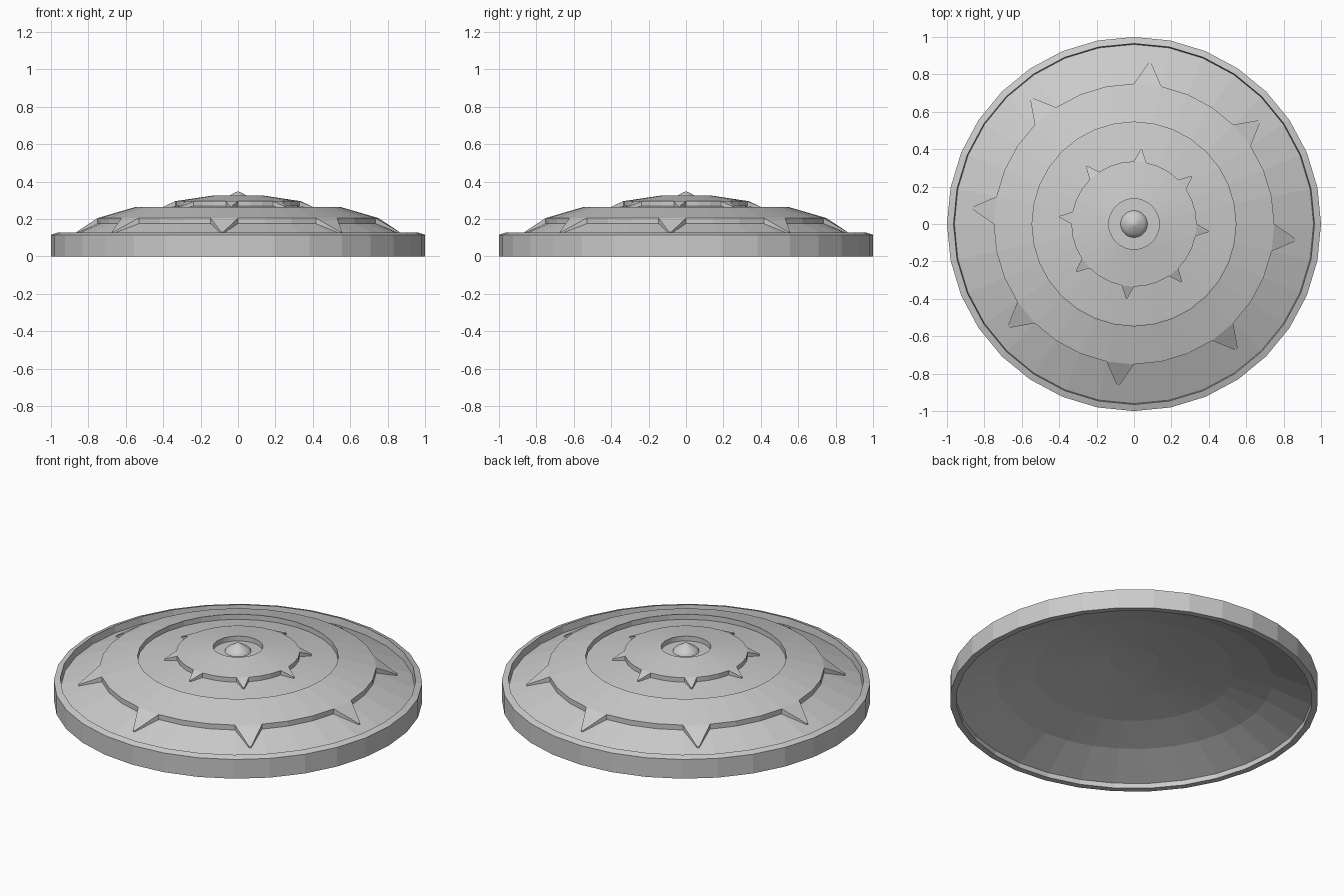
import bpy, bmesh, math
from math import sin, cos, pi

if "Cube" in bpy.data.objects:
    bpy.data.objects.remove(bpy.data.objects["Cube"])

SEG = 32


def lathe(profile, closed=True):
    """Revolve (radius, z) points; returns bmesh and faces[profile edge][segment]."""
    bm = bmesh.new()
    rings = []
    for r, z in profile:
        if r < 1e-6:
            rings.append([bm.verts.new((0, 0, z))] * SEG)
        else:
            rings.append([bm.verts.new((r * cos(2 * pi * i / SEG), r * sin(2 * pi * i / SEG), z))
                          for i in range(SEG)])
    faces = []
    n = len(rings)
    for k in range(n if closed else n - 1):
        a, b = rings[k], rings[(k + 1) % n]
        row = []
        for i in range(SEG):
            j = (i + 1) % SEG
            quad = list(dict.fromkeys((a[i], a[j], b[j], b[i])))
            if len(quad) > 2:
                row.append(bm.faces.new(quad))
        faces.append(row)
    return bm, faces


def finish(bm, name, smooth=False):
    bmesh.ops.recalc_face_normals(bm, faces=bm.faces[:])
    me = bpy.data.meshes.new(name)
    bm.to_mesh(me)
    bm.free()
    ob = bpy.data.objects.new(name, me)
    bpy.context.collection.objects.link(ob)
    if smooth:
        for p in me.polygons:
            p.use_smooth = True
    return ob


def spiked_ring(name, outer, inner, tip_r, tip_top, tip_bottom, tip_half):
    """Raised plate; outer/inner = (radius, bottom z, top z). Every 4th wall face becomes a spike."""
    (ro, ob_, ot), (ri, ib, it) = outer, inner
    bm, faces = lathe([(ro, ob_), (ro, ot), (ri, it), (ri, ib)])
    for i in range(3, SEG, 4):
        mid = 2 * pi * (i + 0.5) / SEG
        res = bmesh.ops.extrude_discrete_faces(bm, faces=[faces[0][i]])
        for v in res['faces'][0].verts:
            ang = math.atan2(v.co.y, v.co.x)
            side = 1 if sin(ang - mid) > 0 else -1
            z = tip_top if v.co.z > (ob_ + ot) / 2 else tip_bottom
            v.co = (tip_r * cos(mid) - side * tip_half * sin(mid),
                    tip_r * sin(mid) + side * tip_half * cos(mid), z)
    return finish(bm, name)


# Hollow shield body: band, bevelled lip, domed face and underside
body = [(0.965, 0), (1, 0), (1, 0.115), (0.965, 0.127), (0.96, 0.085),
        (0.75, 0.175), (0.54, 0.236), (0.335, 0.268), (0.135, 0.296), (0, 0.30),
        (0, 0.245), (0.135, 0.24), (0.335, 0.212), (0.54, 0.178), (0.75, 0.123), (0.965, 0.03)]
bm, faces = lathe(body)
bmesh.ops.delete(bm, geom=[e for e in bm.edges if not e.link_faces], context='EDGES')
finish(bm, "shield_body")

# Two raised spiked plates
spiked_ring("outer_spiked_plate", (0.75, 0.173, 0.205), (0.545, 0.232, 0.265),
            0.868, 0.130, 0.115, 0.006)
spiked_ring("inner_spiked_plate", (0.335, 0.266, 0.295), (0.135, 0.294, 0.325),
            0.40, 0.266, 0.252, 0.004)

# Small pointed boss in the middle
bm, faces = lathe([(0.073, 0.294), (0.07, 0.304), (0.055, 0.319), (0.03, 0.334),
                   (0.012, 0.344), (0, 0.347)], closed=False)
finish(bm, "centre_boss", smooth=True)
